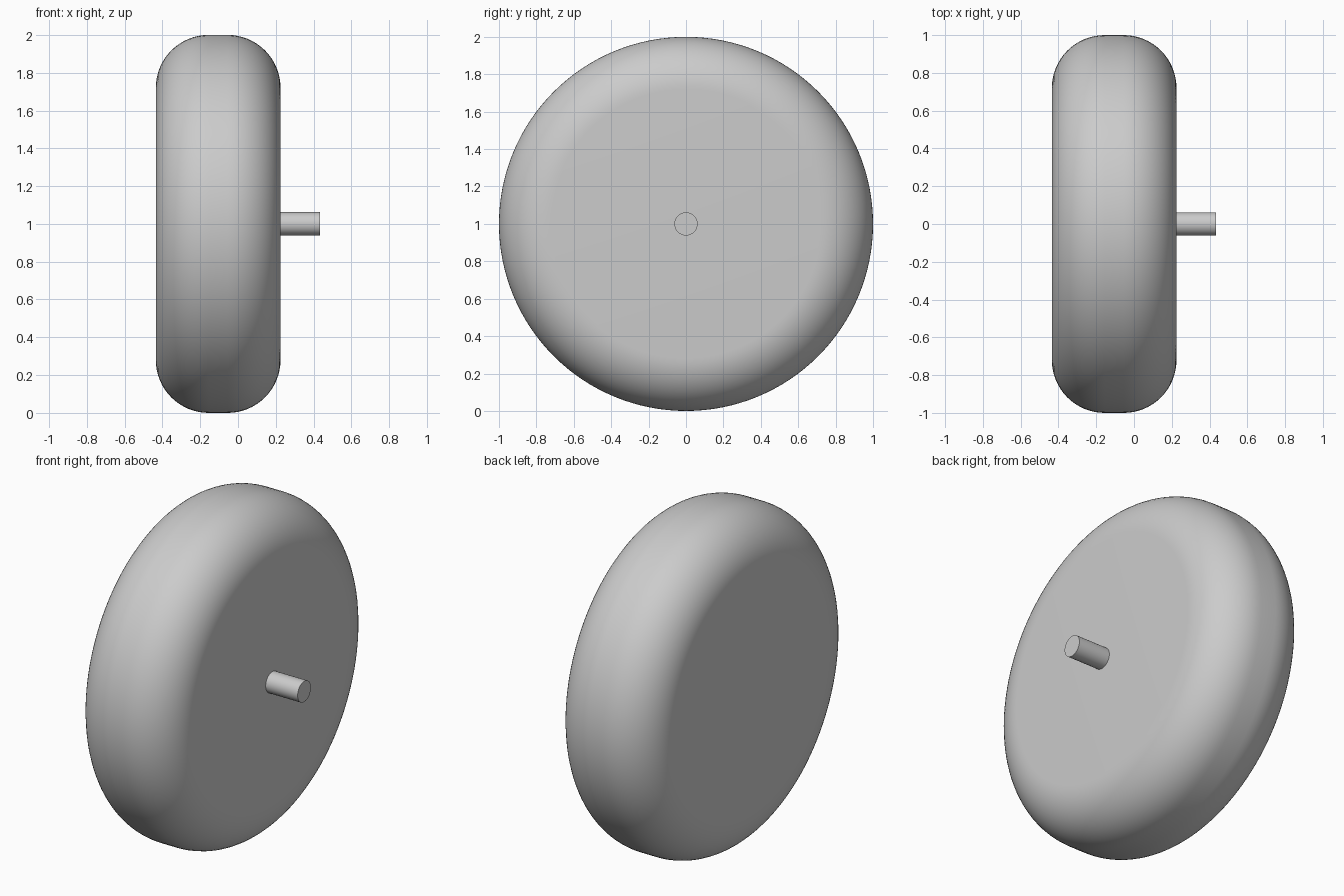
import bpy
import math

cube = bpy.data.objects.get("Cube")
if cube:
    bpy.data.objects.remove(cube, do_unlink=True)

# One plain grey for the whole model
grey = bpy.data.materials.new("light_grey")
grey.use_nodes = True
colour = (0.6, 0.6, 0.6, 1)
grey.diffuse_color = colour
grey.node_tree.nodes["Principled BSDF"].inputs["Base Color"].default_value = colour


def disc(name, radius, x0, x1, sides):
    """Cylinder lying along x from x0 to x1, centred at height 1."""
    bpy.ops.mesh.primitive_cylinder_add(
        vertices=sides, radius=radius, depth=x1 - x0,
        location=((x0 + x1) / 2, 0, 1), rotation=(0, math.pi / 2, 0))
    obj = bpy.context.object
    obj.name = name
    obj.data.materials.append(grey)
    return obj


# Wheel: wide disc with both rims rounded over
wheel = disc("wheel", 1, -0.435, 0.225, 128)
bevel = wheel.modifiers.new("rounded_rims", "BEVEL")
bevel.width = 0.28
bevel.segments = 16
bevel.limit_method = "ANGLE"
bevel.angle_limit = math.radians(40)
bevel.use_clamp_overlap = False
bpy.ops.object.modifier_apply(modifier=bevel.name)
bpy.ops.object.shade_smooth_by_angle(angle=math.radians(30))

# Axle: thin stub on the left side of the wheel
axle = disc("axle", 0.062, 0.2, 0.435, 48)
bpy.ops.object.shade_smooth_by_angle(angle=math.radians(30))
